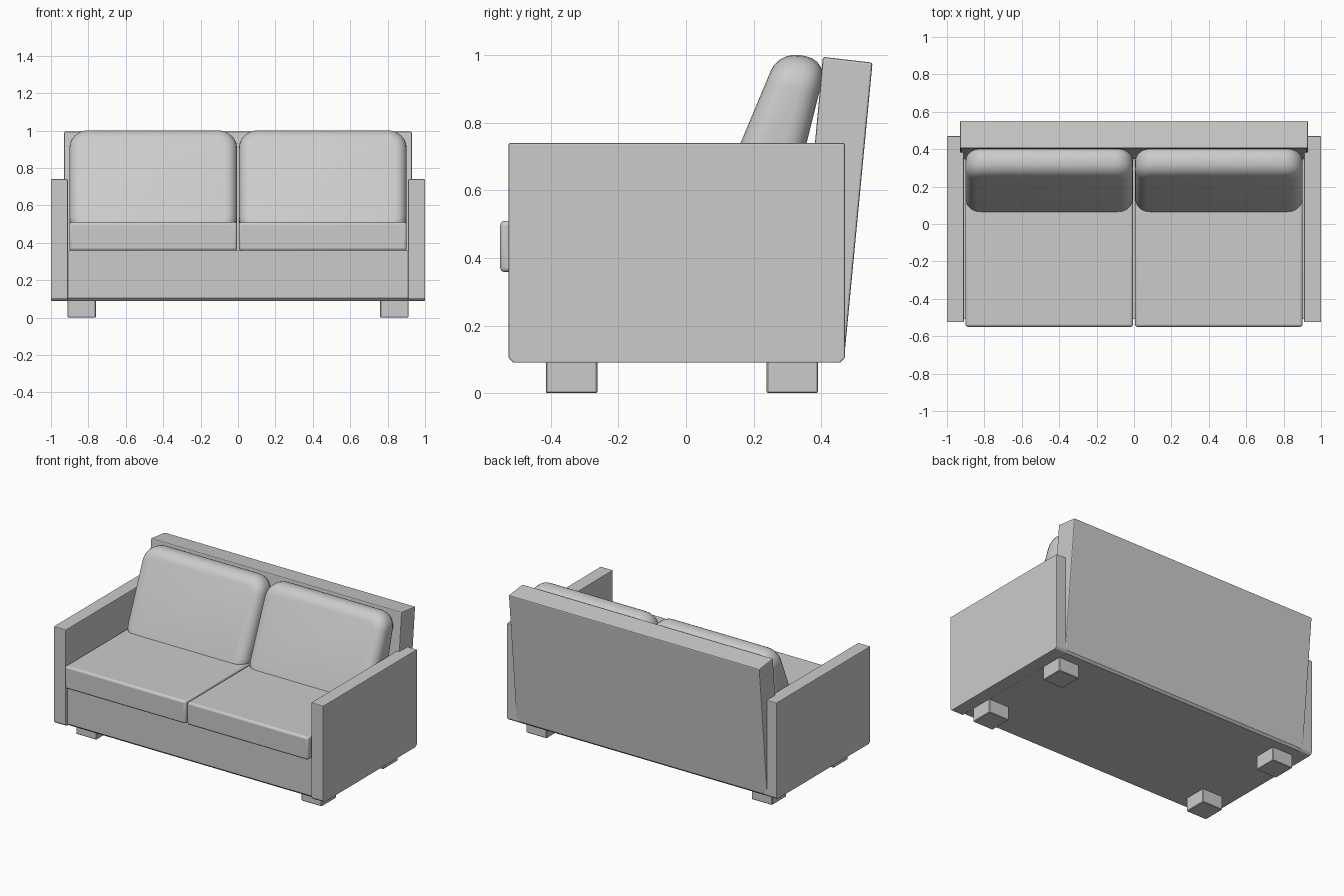
import bpy, bmesh

if "Cube" in bpy.data.objects:
    bpy.data.objects.remove(bpy.data.objects["Cube"])


def prism(name, profile, x0, x1):
    """Extrude a (y, z) outline along x; returns the object."""
    bm = bmesh.new()
    face = bm.faces.new([bm.verts.new((x0, y, z)) for y, z in profile])
    ext = bmesh.ops.extrude_face_region(bm, geom=[face])
    verts = [v for v in ext["geom"] if isinstance(v, bmesh.types.BMVert)]
    bmesh.ops.translate(bm, verts=verts, vec=(x1 - x0, 0, 0))
    bmesh.ops.recalc_face_normals(bm, faces=bm.faces)
    mesh = bpy.data.meshes.new(name)
    bm.to_mesh(mesh)
    bm.free()
    obj = bpy.data.objects.new(name, mesh)
    bpy.context.collection.objects.link(obj)
    return obj


def box(y0, y1, z0, z1):
    return [(y0, z0), (y1, z0), (y1, z1), (y0, z1)]


def chamfered(y0, y1, z0, z1, c=0.014):
    return [(y0 + c, z0), (y1 - c, z0), (y1, z0 + c),
            (y1, z1), (y0, z1), (y0, z0 + c)]


def bevel(obj, width, segments):
    mod = obj.modifiers.new("bevel", "BEVEL")
    mod.width = width
    mod.segments = segments
    mod.limit_method = 'ANGLE'


def smooth(obj):
    bpy.ops.object.select_all(action='DESELECT')
    obj.select_set(True)
    bpy.context.view_layer.objects.active = obj
    bpy.ops.object.shade_smooth_by_angle(angle=0.6)


def round_cushion(obj, corner, rim):
    """Round the four corners seen from the front, then the front and back rims."""
    bm = bmesh.new()
    bm.from_mesh(obj.data)
    edges = [e for e in bm.edges
             if abs(e.verts[0].co.x - e.verts[1].co.x) < 1e-4
             and abs(e.verts[0].co.y - e.verts[1].co.y)
             > abs(e.verts[0].co.z - e.verts[1].co.z)]
    bmesh.ops.bevel(bm, geom=edges, offset=corner, segments=6, profile=0.5,
                    affect='EDGES')
    caps = sorted(bm.faces, key=lambda f: len(f.verts))[-2:]
    rims = list({e for f in caps for e in f.edges})
    bmesh.ops.bevel(bm, geom=rims, offset=rim, segments=5, profile=0.5,
                    affect='EDGES')
    bm.to_mesh(obj.data)
    bm.free()


# Base frame and tilted backrest
base = prism("base", chamfered(-0.508, 0.468, 0.09, 0.36), -0.912, 0.912)
backrest = prism("backrest", [(0.325, 0.12), (0.468, 0.102),
                              (0.552, 0.978), (0.405, 0.995)], -0.93, 0.93)
bevel(backrest, 0.006, 2)

back_profile = [(0.04, 0.45), (0.275, 0.41), (0.418, 0.985), (0.275, 1.012)]

for side, s in (("left", -1), ("right", 1)):
    # Arm panel
    arm = prism(side + "_arm", chamfered(-0.525, 0.47, 0.09, 0.74),
                *sorted((s * 0.91, s)))
    bevel(arm, 0.004, 2)

    # Seat cushion
    span = sorted((s * 0.005, s * 0.902))
    seat = prism(side + "_seat_cushion", box(-0.55, 0.34, 0.358, 0.51), *span)
    bevel(seat, 0.014, 3)
    smooth(seat)

    # Soft back cushion, thicker at the bottom
    cushion = prism(side + "_back_cushion", back_profile, *span)
    round_cushion(cushion, 0.1, 0.062)
    smooth(cushion)

    # Block feet
    for end, y in (("front", -0.415), ("back", 0.238)):
        foot = prism(f"{side}_{end}_foot", box(y, y + 0.153, 0.0, 0.1),
                     *sorted((s * 0.76, s * 0.912)))
        bevel(foot, 0.004, 1)
